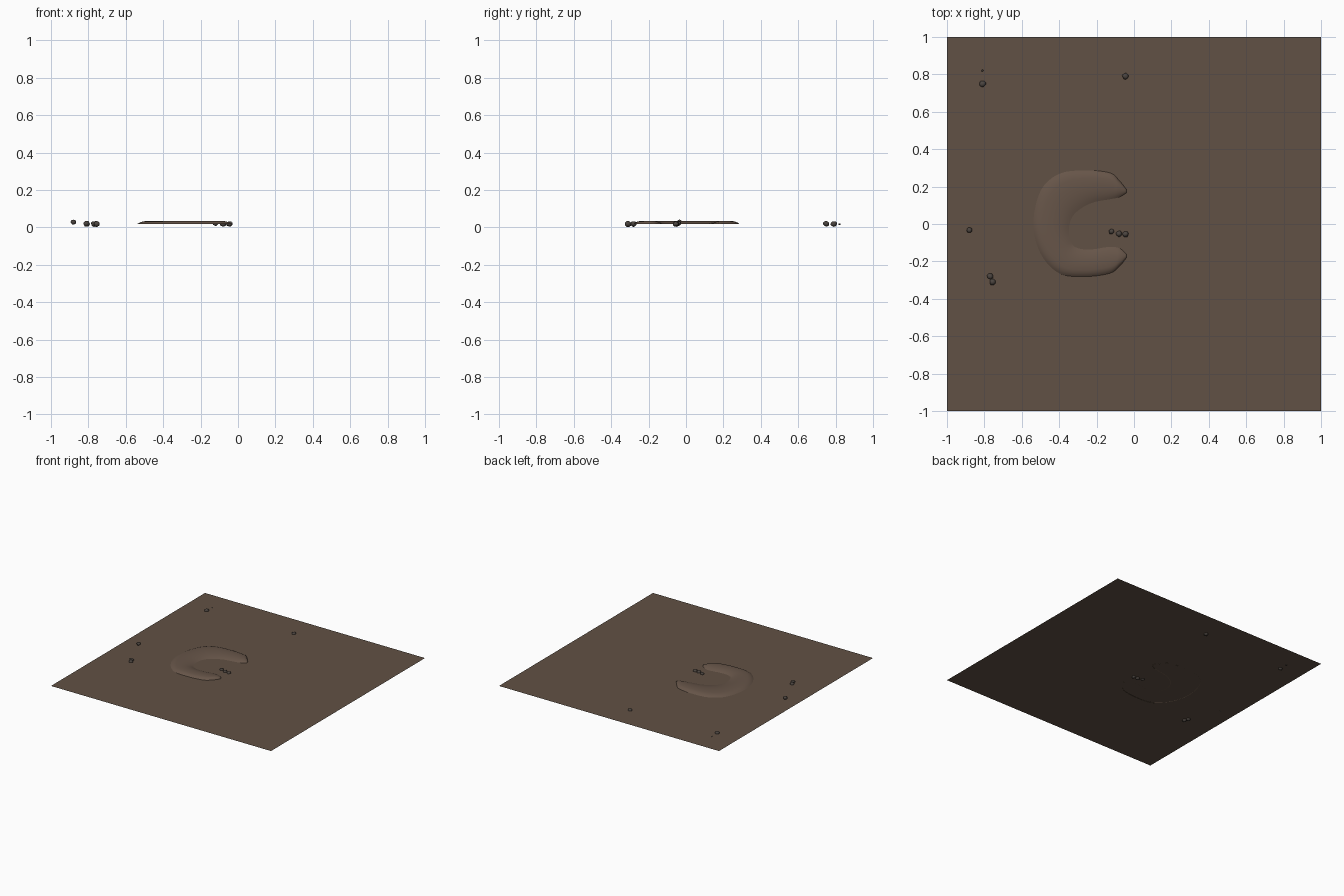
import bpy, bmesh, math, random
from mathutils import Vector

if "Cube" in bpy.data.objects:
    bpy.data.objects.remove(bpy.data.objects["Cube"])

random.seed(4)
GROUND = 0.018


def material(name, rgb):
    m = bpy.data.materials.new(name)
    m.diffuse_color = (*rgb, 1)
    m.use_nodes = True
    m.node_tree.nodes["Principled BSDF"].inputs["Base Color"].default_value = m.diffuse_color
    return m


soil_mat = material("soil", (0.12, 0.083, 0.058))
mound_mat = material("mound_soil", (0.135, 0.091, 0.066))
stone_mat = material("stone", (0.07, 0.058, 0.05))


def finish(bm, name, mat, smooth=True):
    bmesh.ops.recalc_face_normals(bm, faces=bm.faces)
    me = bpy.data.meshes.new(name)
    bm.to_mesh(me)
    bm.free()
    ob = bpy.data.objects.new(name, me)
    bpy.context.collection.objects.link(ob)
    me.materials.append(mat)
    for p in me.polygons:
        p.use_smooth = smooth
    return ob


def spline(pts, steps):
    """Catmull-Rom through the points"""
    p = [Vector(q) for q in pts]
    p = [2 * p[0] - p[1]] + p + [2 * p[-1] - p[-2]]
    out = []
    for i in range(1, len(p) - 2):
        a, b, c, d = p[i - 1:i + 3]
        for s in range(steps):
            t = s / steps
            out.append(0.5 * (2 * b + (c - a) * t + (2 * a - 5 * b + 4 * c - d) * t * t
                              + (3 * b - a - 3 * c + d) * t ** 3))
    return out + [p[-2]]


# flat ground sheet
bm = bmesh.new()
bmesh.ops.create_grid(bm, x_segments=1, y_segments=1, size=1)
for v in bm.verts:
    v.co.z = GROUND
finish(bm, "ground", soil_mat, False)

# horseshoe mound lofted between its outer and inner edges
outer = [(-.04, .185), (-.08, .235), (-.13, .275), (-.26, .288), (-.40, .27), (-.50, .18),
         (-.54, 0), (-.50, -.16), (-.40, -.265), (-.26, -.282), (-.13, -.265), (-.075, -.225), (-.04, -.18)]
inner = [(-.04, .165), (-.08, .142), (-.13, .13), (-.21, .115), (-.275, .085), (-.325, .04),
         (-.345, -.02), (-.34, -.075), (-.315, -.12), (-.24, -.135), (-.13, -.12), (-.075, -.13), (-.04, -.16)]
section = [(0, 0), (.06, .4), (.14, .75), (.25, .95), (.45, 1), (.62, .92), (.78, .7), (.91, .35), (1, 0)]
bm = bmesh.new()
rows = []
so, si = spline(outer, 6), spline(inner, 6)
n = len(so)
for i, (o, q) in enumerate(zip(so, si)):
    end = min(i, n - 1 - i) / 8
    h = 0.018 * math.sqrt(min(1, 0.1 + end))
    row = []
    for t, k in section:
        c = o.lerp(q, t)
        row.append(bm.verts.new((c.x, c.y, GROUND - 0.001 + h * k)))
    rows.append(row)
for a, b in zip(rows, rows[1:]):
    for j in range(len(section) - 1):
        bm.faces.new((a[j], a[j + 1], b[j + 1], b[j]))
bm.faces.new(rows[0])
bm.faces.new(rows[-1])
mound = finish(bm, "mound", mound_mat)
# keep the mound facing upward
if sum(p.normal.z for p in mound.data.polygons) < 0:
    mound.data.flip_normals()

# scattered pebbles: x, y, z, radius
pebbles = [(-.81, .75, .019, .018), (-.81, .82, .017, .006), (-.045, .79, .018, .018),
           (-.88, -.033, .028, .015), (-.77, -.28, .019, .017), (-.755, -.31, .018, .018),
           (-.12, -.04, .02, .015), (-.08, -.052, .018, .017), (-.045, -.055, .018, .016)]
for x, y, z, r in pebbles:
    bm = bmesh.new()
    bmesh.ops.create_icosphere(bm, subdivisions=2, radius=r)
    for v in bm.verts:
        v.co *= random.uniform(0.82, 1.08)
        v.co.z *= 0.9
        v.co += Vector((x, y, z))
        v.co.z = max(v.co.z, 0)
    finish(bm, "pebble", stone_mat)
